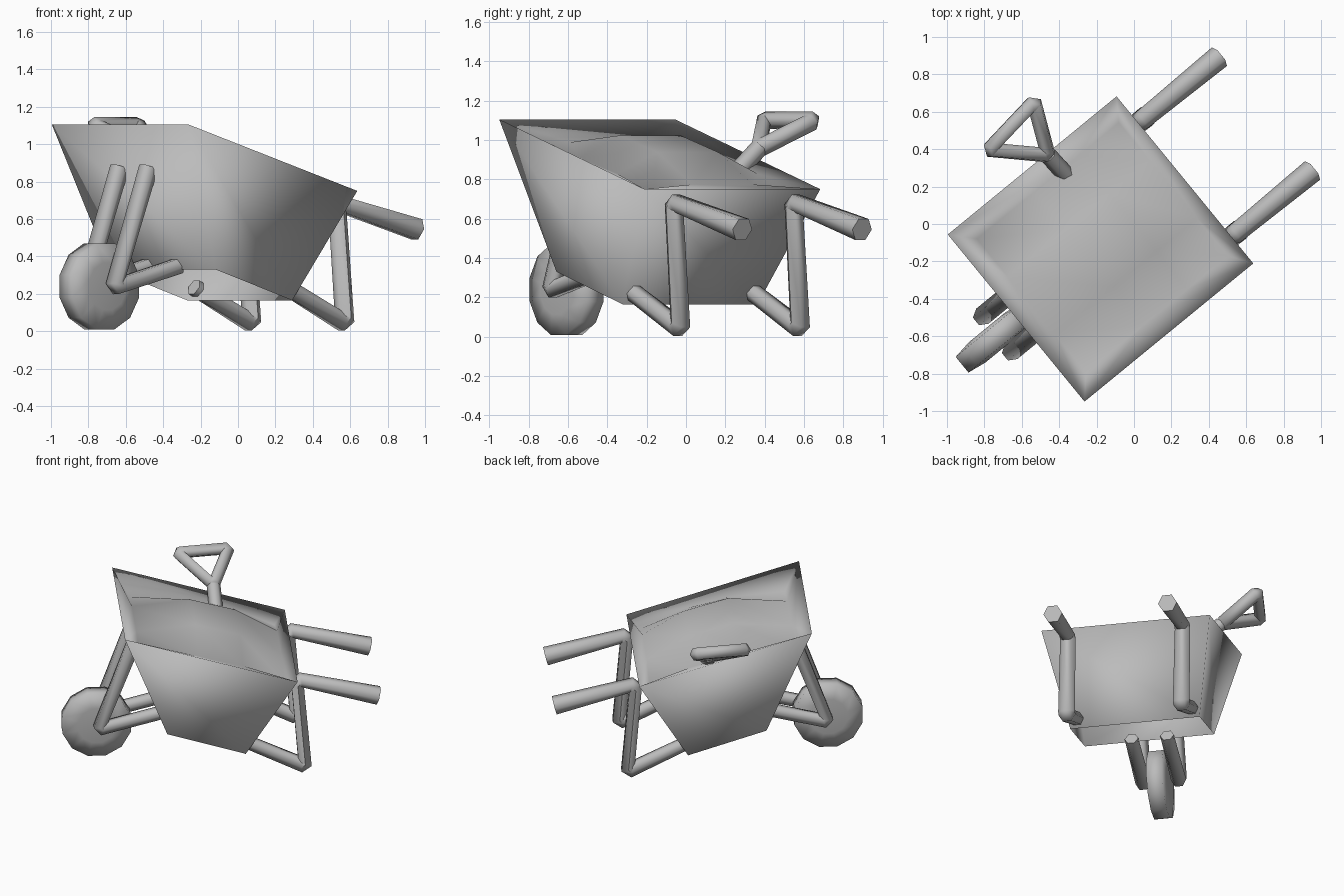
import bpy, bmesh, math
from mathutils import Vector

old = bpy.data.objects.get("Cube")
if old:
    bpy.data.objects.remove(old)

grey = bpy.data.materials.new("plain_grey")
grey.use_nodes = True
shade = (0.5, 0.5, 0.5, 1)
grey.diffuse_color = shade
grey.node_tree.nodes["Principled BSDF"].inputs["Base Color"].default_value = shade

TURN = math.radians(39.3)   # whole barrow is turned; local +x runs to the handles
MID = 0.01                  # sideways offset of the centre line


def place(ob):
    ob.rotation_euler.z = TURN
    ob.location = (-math.sin(TURN) * MID, math.cos(TURN) * MID, 0)
    ob.data.materials.append(grey)
    return ob


def mesh_object(name, bm):
    for f in bm.faces:
        f.smooth = True
    me = bpy.data.meshes.new(name)
    bm.to_mesh(me)
    bm.free()
    ob = bpy.data.objects.new(name, me)
    bpy.context.collection.objects.link(ob)
    return place(ob)


def tube(name, points, radii, cut=0.03, closed=False):
    """Six-sided tube along a path whose corners are chamfered."""
    pts = [Vector(p) for p in points]
    n = len(pts)
    path = []
    for i, p in enumerate(pts):
        if not closed and i in (0, n - 1):
            path.append((p, radii[i]))
            continue
        for q in (pts[i - 1], pts[(i + 1) % n]):
            path.append((p + (q - p).normalized() * cut, radii[i]))
    cu = bpy.data.curves.new(name, "CURVE")
    cu.dimensions = "3D"
    cu.bevel_depth = 1
    cu.bevel_resolution = 1
    cu.use_fill_caps = True
    sp = cu.splines.new("POLY")
    sp.points.add(len(path) - 1)
    sp.use_cyclic_u = closed
    for sp_point, (p, r) in zip(sp.points, path):
        sp_point.co = (*p, 1)
        sp_point.radius = r
    ob = bpy.data.objects.new(name, cu)
    bpy.context.collection.objects.link(ob)
    bpy.ops.object.select_all(action="DESELECT")
    ob.select_set(True)
    bpy.context.view_layer.objects.active = ob
    bpy.ops.object.convert(target="MESH")
    ob = bpy.context.object
    bpy.ops.object.shade_smooth_by_angle(angle=math.radians(65))
    return place(ob)


def rim_height(x):
    return 1.1 - 0.35 * (x + 0.806) / 1.166


# Tray walls: sloping sides, open underneath
bm = bmesh.new()
SIGNS = ((0, 1), (0, -1), (1, -1), (1, 1))
rim = [bm.verts.new(((-0.806, 0.36)[b], s * 0.577, (1.105, 0.75)[b])) for b, s in SIGNS]
low = [bm.verts.new(((-0.51, 0.02)[b], s * 0.443, (0.33, 0.165)[b])) for b, s in SIGNS]
for i in range(4):
    j = (i + 1) % 4
    bm.faces.new((rim[i], low[i], low[j], rim[j]))

# Load: heap in the tray, as heights above the rim plane for each row
ROWS = ((-0.70, -0.13, -0.08), (-0.30, -0.04, 0.075), (0.0, -0.03, 0.08), (0.28, -0.08, 0.0))
grid = []
for x, side, middle in ROWS:
    grid.append([bm.verts.new((x, y, rim_height(x) + h)) for y, h in
                 ((0.46, side), (0.2, middle), (-0.2, middle), (-0.46, side))])
for i in range(3):
    for j in range(3):
        bm.faces.new((grid[i][j], grid[i][j + 1], grid[i + 1][j + 1], grid[i + 1][j]))

# Inner border joining the heap to the rim, one fan of faces per side
borders = (grid[0], [r[3] for r in grid], grid[3][::-1], [r[0] for r in grid][::-1])
for i, (a, b, c, d) in enumerate(borders):
    start, end = rim[i], rim[(i + 1) % 4]
    for face in ((start, b, a), (start, end, c, b), (end, d, c)):
        bm.faces.new(face[::-1])
bmesh.ops.recalc_face_normals(bm, faces=bm.faces[:])
mesh_object("tray_with_load", bm)

# Wheel: twelve-sided, thicker towards the hub
bm = bmesh.new()
SIDES = 12
rings = []
for r, y in ((0.13, -0.08), (0.238, -0.064), (0.238, 0.044), (0.13, 0.06)):
    ring = []
    for k in range(SIDES):
        t = math.tau * (k + 0.5) / SIDES
        ring.append(bm.verts.new((-0.958 + r * math.cos(t), y, 0.24 + r * math.sin(t))))
    rings.append(ring)
for lo, hi in zip(rings, rings[1:]):
    for k in range(SIDES):
        m = (k + 1) % SIDES
        bm.faces.new((lo[k], lo[m], hi[m], hi[k]))
bm.faces.new(rings[0])
bm.faces.new(rings[-1])
bmesh.ops.recalc_face_normals(bm, faces=bm.faces[:])
mesh_object("wheel", bm)

# Handle, leg and strut in one bent tube, and a wheel fork, on each side
for side, s in (("right", -1), ("left", 1)):
    y = s * 0.393
    tube(side + "_handle_and_leg",
         [(0.92, y, 0.545), (0.37, y, 0.685), (0.425, y, 0.04), (0.025, y, 0.235)],
         [0.064, 0.053, 0.057, 0.047])
    y = s * 0.122
    tube(side + "_wheel_fork",
         [(-0.71, y, 0.875), (-0.95, y, 0.235), (-0.5, y, 0.35)],
         [0.052, 0.052, 0.047])

# Spade handle: stem and triangular grip
joint = (-0.122, 0.565, 0.955)
tube("spade_stem", [(-0.11, 0.31, 0.75), joint], [0.047, 0.047])
tube("spade_grip", [joint, (-0.35, 0.79, 1.1), (0.0, 0.835, 1.1)],
     [0.047, 0.047, 0.047], 0.025, True)
